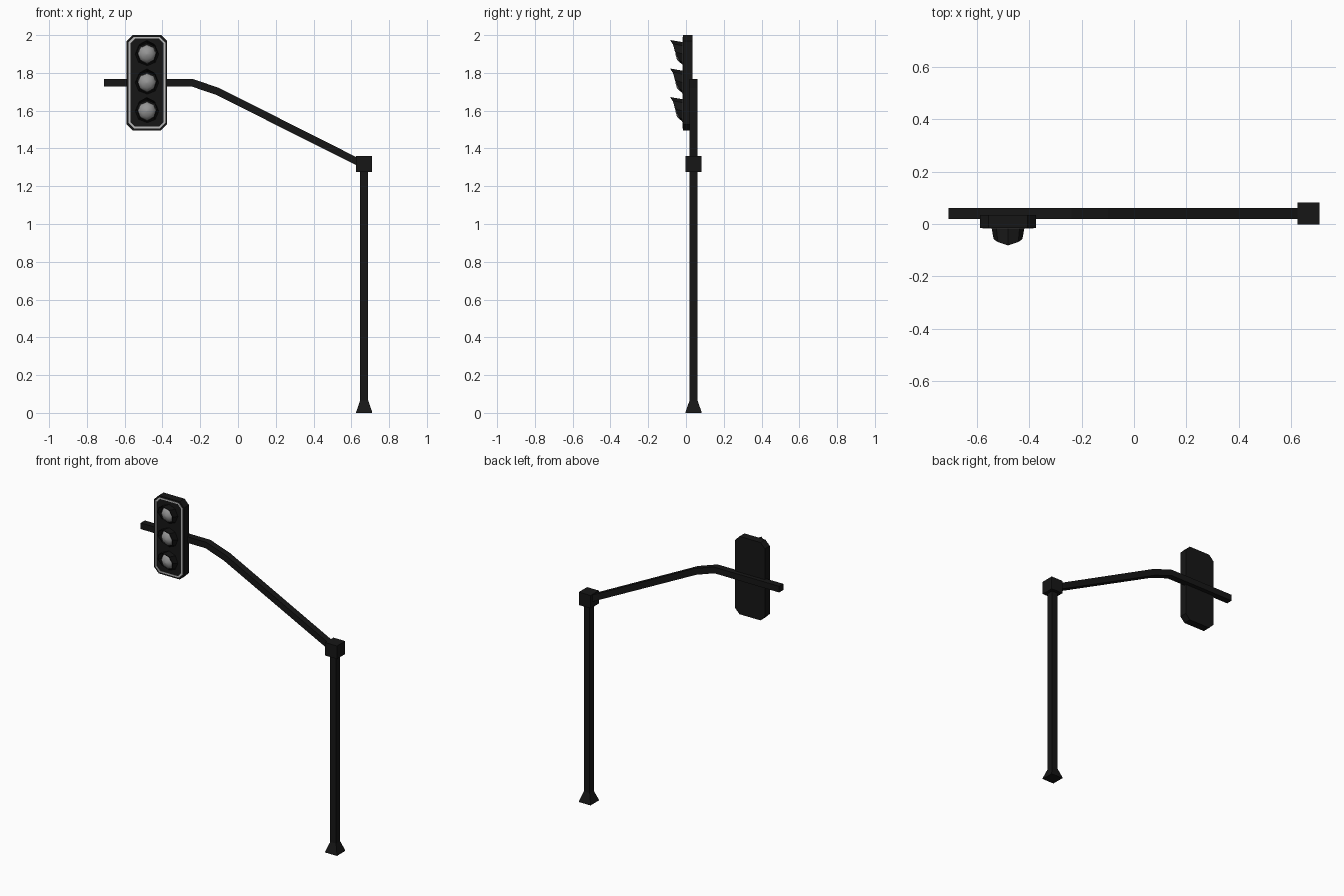
import bpy, bmesh, math

if "Cube" in bpy.data.objects:
    bpy.data.objects.remove(bpy.data.objects["Cube"])

def material(name, v):
    m = bpy.data.materials.new(name)
    m.diffuse_color = (v, v, v, 1)
    m.use_nodes = True
    m.node_tree.nodes["Principled BSDF"].inputs["Base Color"].default_value = m.diffuse_color
    return m

BLACK = material("black_paint", 0.008)
TRIM = material("pale_trim", 0.5)
LENS = material("grey_lens", 0.3)

PX, PY = 0.668, 0.04          # pole axis
HX, HZ = -0.482, 1.748        # signal head centre
FRONT = -0.016                # front plane of the head

def make(name, verts, faces, mat, smooth=False):
    me = bpy.data.meshes.new(name)
    me.from_pydata(verts, [], faces)
    bm = bmesh.new()
    bm.from_mesh(me)
    bmesh.ops.recalc_face_normals(bm, faces=bm.faces)
    bm.to_mesh(me)
    bm.free()
    me.materials.append(mat)
    for p in me.polygons:
        p.use_smooth = smooth
    ob = bpy.data.objects.new(name, me)
    bpy.context.collection.objects.link(ob)
    return ob

def loft(name, rings, mat, caps=True, closed=False, smooth=False):
    """Skin a list of equal-length rings of points."""
    n = len(rings[0])
    verts = [p for r in rings for p in r]
    faces = []
    for i in range(len(rings) if closed else len(rings) - 1):
        a, b = i * n, (i + 1) % len(rings) * n
        faces += [(a + k, a + (k + 1) % n, b + (k + 1) % n, b + k) for k in range(n)]
    if caps and not closed:
        faces += [tuple(range(n)), tuple(range(len(verts) - n, len(verts)))]
    return make(name, verts, faces, mat, smooth)

def square(h, z):
    return [(PX + sx * h, PY + sy * h, z) for sx, sy in ((-1, -1), (1, -1), (1, 1), (-1, 1))]

def panel(hw, hh, c, y):
    """Rectangle with cut corners in the front plane."""
    pts = [(hw, hh - c), (hw - c, hh), (c - hw, hh), (-hw, hh - c),
           (-hw, c - hh), (c - hw, -hh), (hw - c, -hh), (hw, c - hh)]
    return [(HX + x, y, HZ + z) for x, z in pts]

# Pole, flared foot and joint block
loft("pole", [square(0.021, 0.06), square(0.021, 1.30)], BLACK)
loft("pole_foot", [square(0.042, 0), square(0.042, 0.006), square(0.021, 0.066)], BLACK)
loft("joint_block", [square(0.042, 1.275), square(0.042, 1.359)], BLACK)

# Bent square-section arm
path = [(-0.71, 1.748, 0.02), (-0.243, 1.748, 0.02), (-0.108, 1.702, 0.02), (PX, 1.312, 0.019)]
rings = []
for i, (x, z, h) in enumerate(path):
    tilt = (0, 0.16, 0.40, 0.465)[i]
    dx, dz = h * math.sin(tilt), h * math.cos(tilt)
    rings.append([(x - dx, PY - 0.021, z - dz), (x + dx, PY - 0.021, z + dz),
                  (x + dx, PY + 0.021, z + dz), (x - dx, PY + 0.021, z - dz)])
loft("arm", rings, BLACK)

# Signal housing and its thin pale border
loft("signal_housing", [panel(0.107, 0.252, 0.032, FRONT), panel(0.107, 0.252, 0.032, 0.034)], BLACK)
y0, y1 = FRONT - 0.002, FRONT + 0.002
loft("border_trim", [panel(0.097, 0.242, 0.028, y0), panel(0.088, 0.233, 0.025, y0),
                     panel(0.088, 0.233, 0.025, y1), panel(0.097, 0.242, 0.028, y1)],
     TRIM, closed=True)

# Lamps: domed lens under a slanted eight-sided visor
DEPTH = {2: 0.066, 1: 0.053, 3: 0.053, 0: 0.042, 4: 0.042, 5: 0.02, 7: 0.02, 6: 0.006}

def ring(r, y, cz):
    return [(HX + r * math.cos(k * math.pi / 4), y, cz + r * math.sin(k * math.pi / 4))
            for k in range(8)]

def visor_edge(r, cz):
    pts = []
    for k in range(8):
        a, d = k * math.pi / 4, DEPTH[k]
        pts.append((HX + r * math.cos(a), FRONT - d, cz + r * math.sin(a) + 0.3 * d))
    return pts

for name, cz in (("top", HZ + 0.151), ("middle", HZ), ("bottom", HZ - 0.151)):
    loft(name + "_visor", [ring(0.063, FRONT + 0.002, cz), visor_edge(0.055, cz),
                           visor_edge(0.051, cz), ring(0.058, FRONT + 0.002, cz)],
         BLACK, closed=True)
    loft(name + "_lens", [ring(0.051, FRONT - 0.001, cz), ring(0.046, FRONT - 0.016, cz),
                          ring(0.029, FRONT - 0.032, cz), ring(0.003, FRONT - 0.039, cz)],
         LENS, smooth=True)
